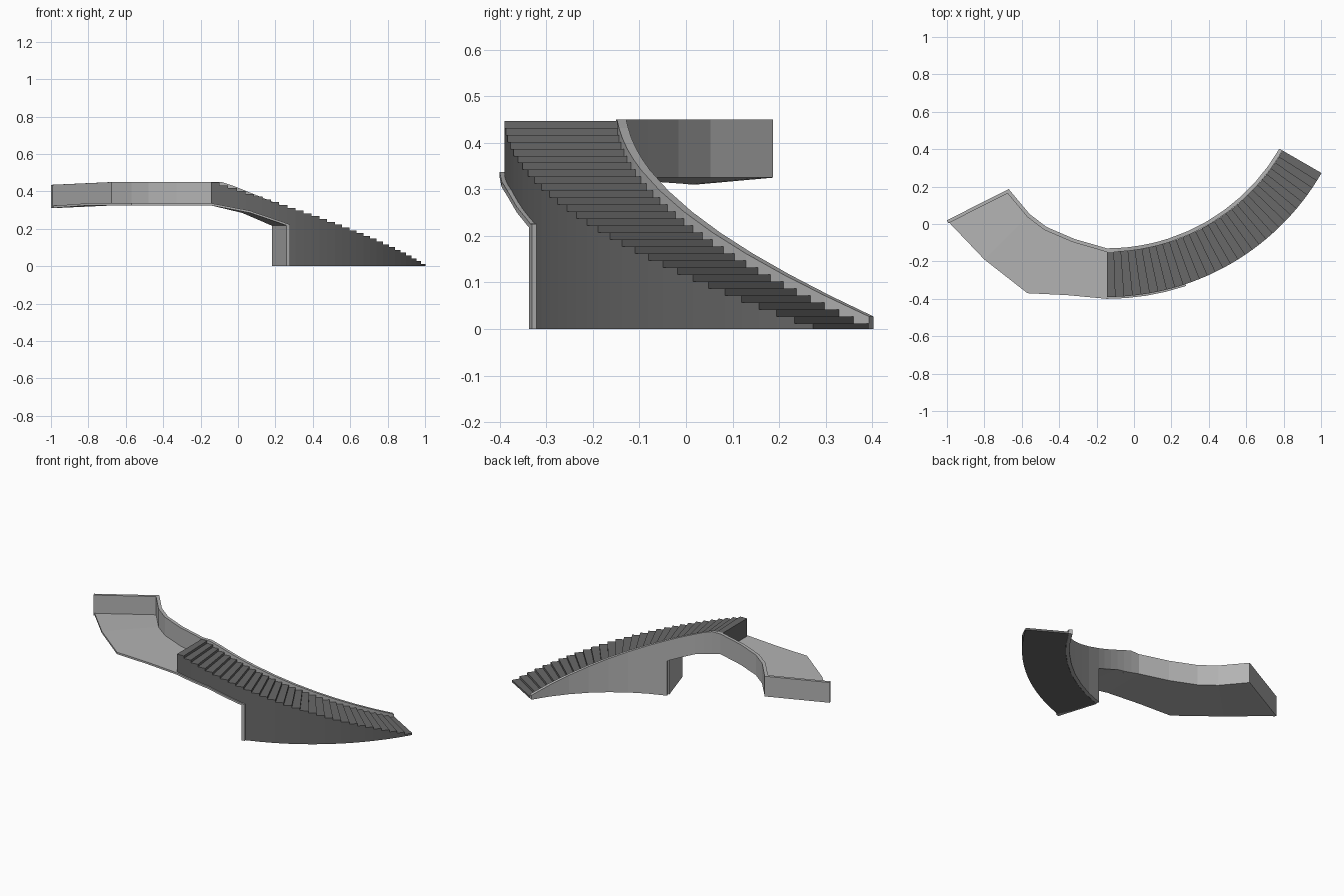
import bpy, bmesh, math

if "Cube" in bpy.data.objects:
    bpy.data.objects.remove(bpy.data.objects["Cube"])

CX, CY = -0.145, 0.935          # centre of the stair arc
R_IN, R_WALL, R_OUT, R_EDGE = 1.065, 1.085, 1.325, 1.335
STEPS, SWEEP, TOP = 30, 60.0, 0.45
CUT = 18.0                      # angle where the open underside meets the solid base


def material(name, v):
    m = bpy.data.materials.new(name)
    m.diffuse_color = (v, v, v, 1)
    m.use_nodes = True
    m.node_tree.nodes["Principled BSDF"].inputs["Base Color"].default_value = m.diffuse_color
    return m


LIGHT = material("light_grey_concrete", 0.45)
DARK = material("dark_grey_stone", 0.14)


def arc(r, deg):
    a = math.radians(deg)
    return CX + r * math.sin(a), CY - r * math.cos(a)


def soffit(deg):
    if deg < 9:
        return 0.325 - 0.04 * deg / 9
    return 0.285 - 0.07 * (deg - 9) / 9


def section(p, q, low, high):
    """Rectangular section between plan points p and q."""
    return [(*p, low), (*q, low), (*q, high), (*p, high)]


def loft(name, sections, mat):
    bm = bmesh.new()
    rings = [[bm.verts.new(c) for c in s] for s in sections]
    for a, b in zip(rings, rings[1:]):
        for i in range(4):
            j = (i + 1) % 4
            bm.faces.new((a[i], a[j], b[j], b[i]))
    bm.faces.new(rings[0][::-1])
    bm.faces.new(rings[-1])
    if bm.calc_volume(signed=True) < 0:
        bmesh.ops.reverse_faces(bm, faces=bm.faces[:])
    me = bpy.data.meshes.new(name)
    bm.to_mesh(me)
    bm.free()
    me.materials.append(mat)
    ob = bpy.data.objects.new(name, me)
    bpy.context.collection.objects.link(ob)
    return ob


# Curved flight of steps: open underneath at the top, solid to the ground below
flight = []
for i in range(STEPS):
    a0, a1 = SWEEP * i / STEPS, SWEEP * (i + 1) / STEPS
    z = TOP * (1 - i / STEPS) - 0.003
    for a in (a0, a1):
        low = soffit(a) + 0.006 if a1 <= CUT + 0.01 else 0.0
        flight.append(section(arc(R_WALL, a), arc(R_OUT, a), low, z))
loft("stair_flight", flight, DARK)

# Plan of the landing, from the far end towards the steps
inner = [(-0.67, 0.187), (-0.558, 0.053), (-0.467, -0.016), (-0.318, -0.08)]
outer = [(-1.0, 0.02), (-0.80, -0.19), (-0.57, -0.37), (-0.36, -0.38)]

# Landing floor continuing as the slab under the steps
slab = []
for k, (p, q) in enumerate(zip(inner, outer)):
    s = section(p, q, 0.325, 0.337)
    if k == 0:                  # far outer corner dips slightly
        s[1], s[2] = (*q, 0.31), (*q, 0.322)
    slab.append(s)
for a in (0, 4.5, 9, 13.5, CUT):
    slab.append(section(arc(R_WALL, a), arc(R_EDGE, a), soffit(a), soffit(a) + 0.012))
loft("landing_slab", slab, LIGHT)

# Upright slab closing the solid base
loft("base_end_slab", [section(arc(R_WALL, a), arc(R_EDGE, a), 0, 0.225)
                       for a in (CUT - 0.4, CUT + 0.5)], LIGHT)

# Inner parapet along the landing and down the steps
wall = [section(p, (p[0] - 0.012, p[1] - 0.016), 0.325, TOP) for p in inner]
for a in (0, 3, 6, 9, 12, 15, CUT, CUT, 24, 30, 36, 42, 48, 54, 60):
    solid = a > CUT or (a == CUT and len(wall) > len(inner) + 6)
    high = min(TOP, TOP * (1 - a / SWEEP) + 0.027)
    wall.append(section(arc(R_IN, a), arc(R_WALL, a), 0 if solid else soffit(a), high))
loft("inner_parapet", wall, LIGHT)

# Wall across the far end of the landing
ends = [(outer[0], 0.31, 0.435), (inner[0], 0.325, TOP)]
loft("end_wall", [section(p, (p[0] + 0.008, p[1] - 0.016), lo, hi)
                  for p, lo, hi in ends], LIGHT)
